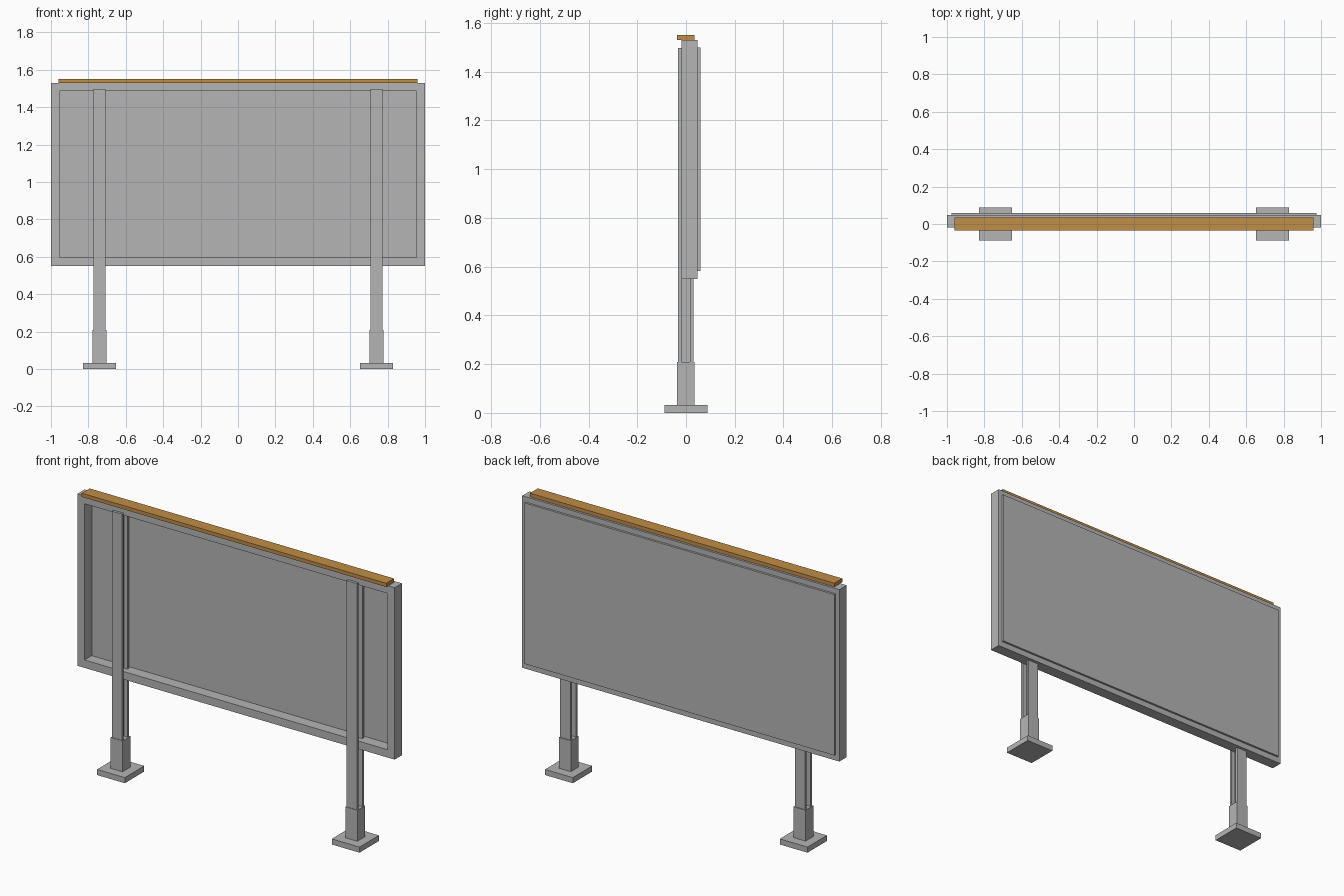
import bpy

if "Cube" in bpy.data.objects:
    bpy.data.objects.remove(bpy.data.objects["Cube"])


def material(name, rgb):
    m = bpy.data.materials.new(name)
    m.diffuse_color = (*rgb, 1)
    m.use_nodes = True
    m.node_tree.nodes["Principled BSDF"].inputs["Base Color"].default_value = m.diffuse_color
    return m


GREY = material("grey metal", (0.46, 0.46, 0.46))
WOOD = material("warm wood", (0.53, 0.27, 0.062))


def prism(name, outline, z0, z1, mat):
    """Extrude a plan outline (x, y) from z0 to z1."""
    n = len(outline)
    verts = [(x, y, z) for z in (z0, z1) for x, y in outline]
    faces = [tuple(reversed(range(n))), tuple(range(n, 2 * n))]
    faces += [(i, (i + 1) % n, (i + 1) % n + n, i + n) for i in range(n)]
    mesh = bpy.data.meshes.new(name)
    mesh.from_pydata(verts, [], faces)
    mesh.materials.append(mat)
    obj = bpy.data.objects.new(name, mesh)
    bpy.context.collection.objects.link(obj)
    return obj


def box(name, x, y, z, mat=GREY):
    outline = [(x[0], y[0]), (x[1], y[0]), (x[1], y[1]), (x[0], y[1])]
    return prism(name, outline, z[0], z[1], mat)


# Rectangular frame: one ring of quads around the opening
W, IW, Z0, Z1, T = 1.0, 0.955, 0.55, 1.53, 0.045
YF, YB = -0.018, 0.047
outer = [(-W, Z0), (W, Z0), (W, Z1), (-W, Z1)]
inner = [(-IW, Z0 + T), (IW, Z0 + T), (IW, Z1 - T), (-IW, Z1 - T)]
verts = [(x, y, z) for y in (YF, YB) for ring in (outer, inner) for x, z in ring]
faces = []
for i in range(4):
    j = (i + 1) % 4
    faces += [(i, j, 4 + j, 4 + i), (8 + j, 8 + i, 12 + i, 12 + j),
              (j, i, 8 + i, 8 + j), (4 + i, 4 + j, 12 + j, 12 + i)]
mesh = bpy.data.meshes.new("frame")
mesh.from_pydata(verts, [], faces)
mesh.materials.append(GREY)
bpy.context.collection.objects.link(bpy.data.objects.new("frame", mesh))

# Back board and wooden top rail
box("back_board", (-0.977, 0.977), (YB, 0.059), (0.583, 1.5))
box("top_rail", (-0.96, 0.96), (-0.036, 0.035), (1.53, 1.551), WOOD)

# Two I-beam posts with sockets and foot plates
for side, cx in (("left", -0.74), ("right", 0.74)):
    f, w = 0.0325, 0.008
    ya, yb, yc, yd = -0.033, -0.019, 0.017, 0.03
    beam = [(-f, ya), (f, ya), (f, yb), (w, yb), (w, yc), (f, yc),
            (f, yd), (-f, yd), (-f, yc), (-w, yc), (-w, yb), (-f, yb)]
    prism(side + "_post", [(cx + x, y) for x, y in beam], 0.2, 1.498, GREY)
    box(side + "_socket", (cx - 0.0375, cx + 0.0375), (-0.036, 0.034), (0.03, 0.208))
    box(side + "_foot_plate", (cx - 0.0875, cx + 0.0875), (-0.0875, 0.0875), (0, 0.032))
